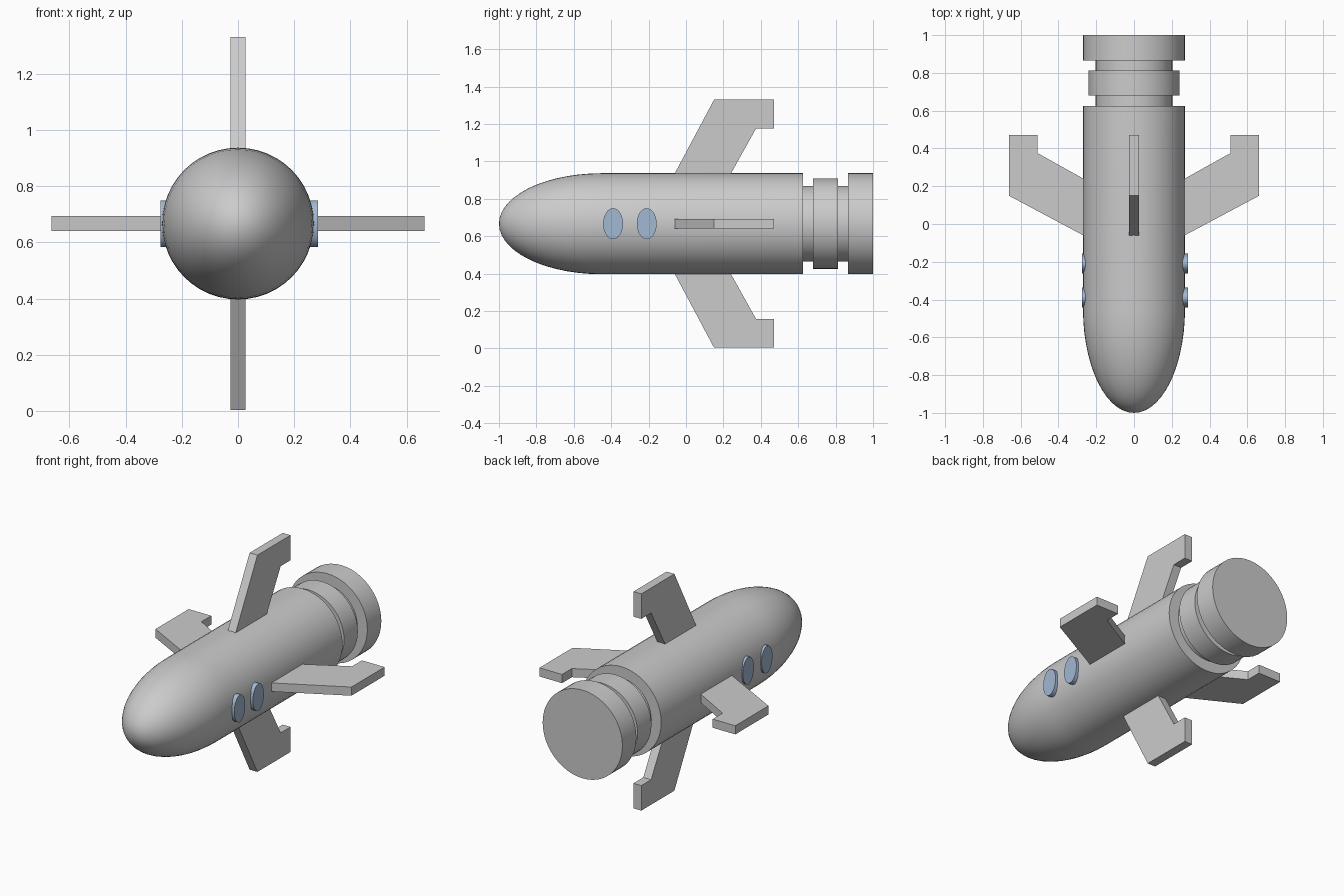
import bpy, bmesh, math
from mathutils import Matrix

if "Cube" in bpy.data.objects:
    bpy.data.objects.remove(bpy.data.objects["Cube"])

CZ = 0.667   # height of the long axis
SEG = 48


def finish(name, bm, smooth=False, mat=None):
    bmesh.ops.remove_doubles(bm, verts=bm.verts, dist=1e-5)
    bmesh.ops.recalc_face_normals(bm, faces=bm.faces)
    mesh = bpy.data.meshes.new(name)
    bm.to_mesh(mesh)
    bm.free()
    ob = bpy.data.objects.new(name, mesh)
    bpy.context.collection.objects.link(ob)
    if mat:
        mesh.materials.append(mat)
    if smooth:
        bpy.ops.object.select_all(action='DESELECT')
        ob.select_set(True)
        bpy.context.view_layer.objects.active = ob
        bpy.ops.object.shade_smooth_by_angle(angle=math.radians(35))
    return ob


def lathe(name, profile):
    """Revolve (radius, y) points about the long axis."""
    bm = bmesh.new()
    vs = [bm.verts.new((r, y, CZ)) for r, y in profile]
    es = [bm.edges.new(p) for p in zip(vs, vs[1:])]
    bmesh.ops.spin(bm, geom=vs + es, cent=(0, 0, CZ), axis=(0, 1, 0),
                   angle=math.tau, steps=SEG, use_duplicate=False)
    return finish(name, bm, smooth=True)


def fin(name, angle):
    """Extrude the swept outline (y, radius) and turn it about the axis."""
    outline = [(-0.07, 0.25), (0.15, 0.663), (0.47, 0.663),
               (0.47, 0.51), (0.375, 0.51), (0.23, 0.25)]
    t = 0.0265
    bm = bmesh.new()
    face = bm.faces.new([bm.verts.new((-t, y, r)) for y, r in outline])
    ext = bmesh.ops.extrude_face_region(bm, geom=[face])
    new = [g for g in ext['geom'] if isinstance(g, bmesh.types.BMVert)]
    # the starting face stays as the near side
    bmesh.ops.translate(bm, verts=new, vec=(2 * t, 0, 0))
    if not face.is_valid:
        bmesh.ops.holes_fill(bm, edges=bm.edges)
    bm.transform(Matrix.Translation((0, 0, CZ)) @ Matrix.Rotation(angle, 4, 'Y'))
    return finish(name, bm)


def window(name, x0, x1, y, mat):
    """Flat oval disc set into the hull."""
    bm = bmesh.new()
    m = (Matrix.Translation(((x0 + x1) / 2, y, CZ))
         @ Matrix.Diagonal((1, 0.053, 0.083, 1))
         @ Matrix.Rotation(math.pi / 2, 4, 'Y'))
    bmesh.ops.create_cone(bm, cap_ends=True, segments=32, radius1=1, radius2=1,
                          depth=abs(x1 - x0), matrix=m)
    return finish(name, bm, smooth=True, mat=mat)


# Hull with rounded nose
R, nose_len, nose_y = 0.27, 0.55, -0.45
nose = [(R * math.sin(a), nose_y - nose_len * math.cos(a))
        for a in (math.pi / 2 * i / 14 for i in range(15))]
lathe("hull", nose + [(R, 0.625), (0, 0.625)])

# Stepped engine section
for name, r, y0, y1 in (("engine_core", 0.203, 0.60, 0.90),
                        ("engine_ring", 0.242, 0.68, 0.813),
                        ("exhaust_ring", 0.27, 0.865, 1.0)):
    lathe(name, [(0, y0), (r, y0), (r, y1), (0, y1)])

# Four fins
for i, side in enumerate(("top", "right", "bottom", "left")):
    fin(side + "_fin", i * math.pi / 2)

# Side windows
glass = bpy.data.materials.new("window_glass")
glass.diffuse_color = (0.36, 0.48, 0.65, 1)
glass.use_nodes = True
glass.node_tree.nodes["Principled BSDF"].inputs["Base Color"].default_value = glass.diffuse_color
for i, y in enumerate((-0.39, -0.21), 1):
    window(f"right_window_{i}", 0.24, 0.285, y, glass)
    window(f"left_window_{i}", -0.23, -0.275, y, glass)
